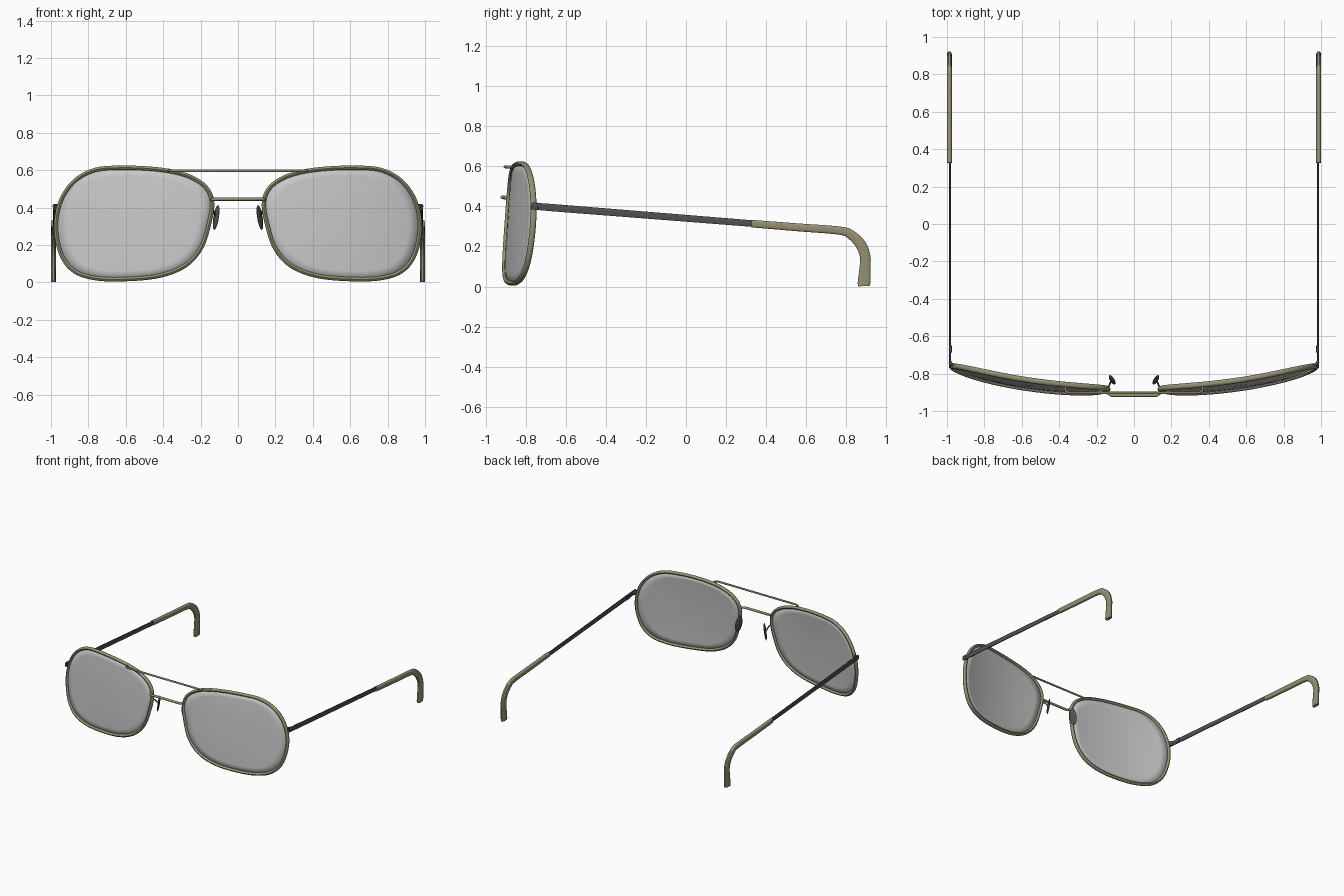
import bpy, bmesh, math
from mathutils import Vector

if "Cube" in bpy.data.objects:
    bpy.data.objects.remove(bpy.data.objects["Cube"])


def material(name, rgb):
    m = bpy.data.materials.new(name)
    m.use_nodes = True
    m.diffuse_color = (*rgb, 1)
    m.node_tree.nodes["Principled BSDF"].inputs["Base Color"].default_value = (*rgb, 1)
    return m


TAN = material("olive tan", (0.30, 0.28, 0.17))
DARK = material("dark grey metal", (0.085, 0.08, 0.085))
LENS = material("lens grey", (0.57, 0.57, 0.57))


def finish(bm, name, mat, angle=40):
    bmesh.ops.recalc_face_normals(bm, faces=bm.faces)
    me = bpy.data.meshes.new(name)
    bm.to_mesh(me)
    bm.free()
    me.materials.append(mat)
    ob = bpy.data.objects.new(name, me)
    bpy.context.collection.objects.link(ob)
    bpy.ops.object.select_all(action="DESELECT")
    ob.select_set(True)
    bpy.context.view_layer.objects.active = ob
    bpy.ops.object.shade_smooth_by_angle(angle=math.radians(angle))
    return ob


def spline(pts, steps, closed=False):
    """Catmull-Rom samples through points of any dimension."""
    pts = [Vector(p) for p in pts]
    n = len(pts)
    pick = (lambda i: pts[i % n]) if closed else (lambda i: pts[min(max(i, 0), n - 1)])
    out = []
    for i in range(n if closed else n - 1):
        a, b, c, d = (pick(i + k) for k in (-1, 0, 1, 2))
        for j in range(steps):
            t = j / steps
            out.append(0.5 * (2 * b + (c - a) * t + (2 * a - 5 * b + 4 * c - d) * t**2
                              + (3 * b - a - 3 * c + d) * t**3))
    return out if closed else out + [pts[-1]]


def skin(bm, rings, closed=False):
    """Join rings of points with quads, capping open ends."""
    vs = [[bm.verts.new(p) for p in r] for r in rings]
    n = len(vs[0])
    for i in range(len(vs) if closed else len(vs) - 1):
        a, b = vs[i], vs[(i + 1) % len(vs)]
        for j in range(n):
            bm.faces.new((a[j], a[(j + 1) % n], b[(j + 1) % n], b[j]))
    if not closed:
        bm.faces.new(vs[0])
        bm.faces.new(vs[-1])


def tube(name, path, side_r, up_r, up, mat, closed=False, sides=10, power=1.0):
    """Sweep an oval along a path; up_r may vary per point, power < 1 squares it."""
    bm = bmesh.new()
    rings, n = [], len(path)
    for i, p in enumerate(path):
        if closed:
            tan = path[(i + 1) % n] - path[i - 1]
        else:
            tan = path[min(i + 1, n - 1)] - path[max(i - 1, 0)]
        side = tan.cross(up).normalized()
        top = side.cross(tan).normalized()
        h = up_r[i] if isinstance(up_r, list) else up_r
        ring = []
        for k in range(sides):
            a = math.tau * (k + 0.5) / sides
            c, s = math.cos(a), math.sin(a)
            ring.append(p + side * side_r * math.copysign(abs(c)**power, c)
                        + top * h * math.copysign(abs(s)**power, s))
        rings.append(ring)
    skin(bm, rings, closed)
    return finish(bm, name, mat)


def wrap(x, z):
    """Depth of the curved, tilted front."""
    return -0.893 + 0.138 * abs(x)**2.4 + 0.075 * (z - 0.3)


UP, BACK = Vector((0, 0, 1)), Vector((0, 1, 0))
OUTLINE = spline([(0.62, 0.613), (0.76, 0.602), (0.87, 0.545), (0.945, 0.44), (0.973, 0.30),
                  (0.945, 0.15), (0.875, 0.06), (0.76, 0.022), (0.6, 0.017), (0.42, 0.035),
                  (0.285, 0.088), (0.2, 0.18), (0.158, 0.3), (0.138, 0.42), (0.165, 0.5),
                  (0.235, 0.555), (0.33, 0.588), (0.46, 0.607)], 6, closed=True)
CENTRE = Vector((0.56, 0.315))

for s, label in ((1, "left"), (-1, "right")):
    # Rim
    rim = [Vector((s * p.x, wrap(p.x, p.y), p.y)) for p in OUTLINE]
    tube(label + "_rim", rim, 0.012, 0.015, BACK, TAN, closed=True)

    # Lens: concentric rings on the curved front
    bm = bmesh.new()
    prev = None
    for f in (1, 0.85, 0.68, 0.5, 0.32, 0.15):
        ring = []
        for p in OUTLINE:
            q = CENTRE + (p - CENTRE) * f
            ring.append(bm.verts.new((s * q.x, wrap(q.x, q.y) - 0.008 * (1 - f * f), q.y)))
        if prev:
            for j in range(len(ring)):
                bm.faces.new((prev[j - 1], prev[j], ring[j], ring[j - 1]))
        prev = ring
    bm.faces.new(prev)
    lens = finish(bm, label + "_lens", LENS)
    mod = lens.modifiers.new("thickness", "SOLIDIFY")
    mod.thickness, mod.offset = 0.006, 0

    # Nose pad and its wire
    bm = bmesh.new()
    bmesh.ops.create_uvsphere(bm, u_segments=16, v_segments=10, radius=1)
    for v in bm.verts:
        x, y, z = v.co
        v.co = (s * (0.117 + 0.009 * x - 0.010 * z + 0.012 * y),
                -0.833 + 0.026 * y, 0.347 + 0.066 * z)
    finish(bm, label + "_nose_pad", DARK)
    wire = spline([(s * 0.142, -0.88, 0.39), (s * 0.132, -0.862, 0.385),
                   (s * 0.125, -0.845, 0.365), (s * 0.118, -0.833, 0.35)], 4)
    tube(label + "_pad_wire", wire, 0.005, 0.005, UP, DARK, sides=8)

    # Temple arm, hinge and ear tip
    arm = [Vector((s * 0.984, y, z)) for y, z in ((-0.77, 0.402), (-0.66, 0.393), (0.335, 0.314))]
    tube(label + "_temple", arm, 0.005, [0.018, 0.019, 0.017], UP, DARK, sides=8, power=0.5)
    hinge = [Vector((s * 0.981, y, z)) for y, z in ((-0.685, 0.395), (-0.65, 0.392))]
    tube(label + "_hinge", hinge, 0.008, 0.018, UP, DARK, sides=8, power=0.5)
    lug = [Vector((s * 0.968, -0.758, 0.402)), Vector((s * 0.984, -0.735, 0.4))]
    tube(label + "_end_piece", lug, 0.008, 0.018, UP, DARK, sides=8, power=0.5)
    tip = spline([(0.327, 0.314, 0.019), (0.55, 0.296, 0.020), (0.766, 0.279, 0.021),
                  (0.825, 0.257, 0.024), (0.873, 0.207, 0.027), (0.894, 0.147, 0.027),
                  (0.892, 0.087, 0.028), (0.888, 0.02, 0.032), (0.888, 0.002, 0.029)], 5)
    tube(label + "_ear_tip", [Vector((s * 0.987, t.x, t.y)) for t in tip], 0.013,
         [t.z for t in tip], Vector((s, 0, 0)).cross(Vector((0, 0.7, -0.7))), TAN,
         sides=12, power=0.6)


def bar(name, half, r):
    pts = [(-x, y, z) for x, y, z in half] + [(x, y, z) for x, y, z in reversed(half)]
    tube(name, [Vector(p) for p in pts], r, r, UP, TAN)


# Bridges: straight brow bar and short lower bridge, ends bent back to the rims
bar("brow_bar", [(0.37, -0.862, 0.596), (0.366, -0.892, 0.597), (0.35, -0.903, 0.597)], 0.007)
bar("lower_bridge", [(0.14, -0.88, 0.443), (0.138, -0.905, 0.444), (0.122, -0.916, 0.445)], 0.009)
